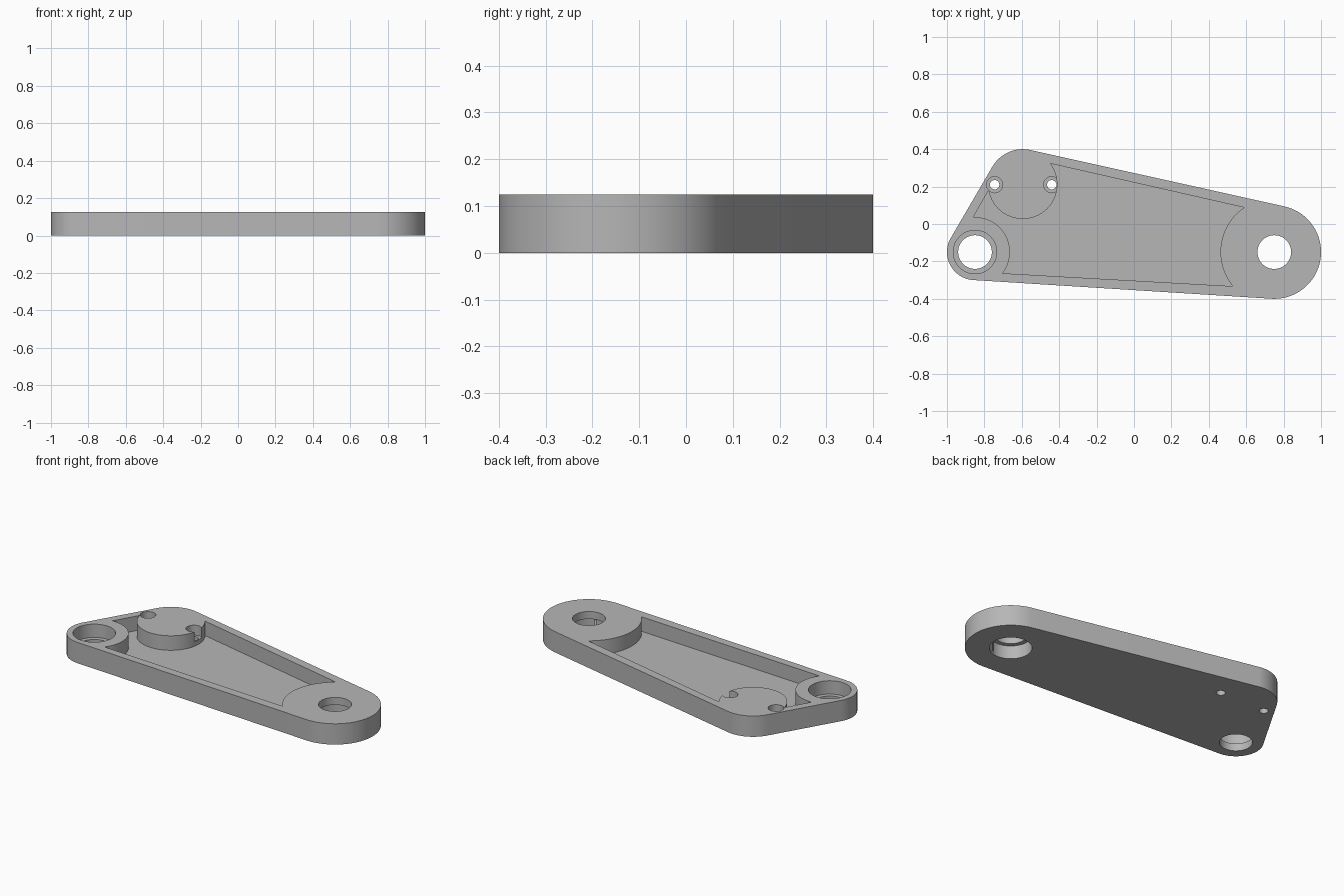
import bpy, bmesh, math
from mathutils import Vector

if "Cube" in bpy.data.objects:
    bpy.data.objects.remove(bpy.data.objects["Cube"], do_unlink=True)

THICK = 0.125        # plate thickness
FLOOR = 0.038        # pocket floor height
LIP = 0.045          # material left behind the large counterbores

# Corner centres: small pivot, upper lobe, large pivot
PIVOT = Vector((-0.85, -0.15))
LOBE = Vector((-0.595, 0.2125))
HUB = Vector((0.75, -0.15))

grey = bpy.data.materials.new("plain grey")
grey.use_nodes = True
colour = (0.47, 0.47, 0.47, 1)
grey.diffuse_color = colour
grey.node_tree.nodes["Principled BSDF"].inputs["Base Color"].default_value = colour


def arc(centre, radius, start, end):
    """Points counter-clockwise from angle start to angle end."""
    while end <= start:
        end += math.tau
    steps = max(4, round((end - start) / math.tau * 96))
    return [centre + radius * Vector((math.cos(a), math.sin(a)))
            for a in (start + (end - start) * i / steps for i in range(steps + 1))]


def arc_between(centre, radius, p, q):
    """Counter-clockwise arc facing from point p round to point q."""
    a, b = Vector(p) - centre, Vector(q) - centre
    return arc(centre, radius, math.atan2(a.y, a.x), math.atan2(b.y, b.x))


def prism(name, points, z0, z1):
    """Closed outline extruded from z0 to z1."""
    bm = bmesh.new()
    face = bm.faces.new([bm.verts.new((p.x, p.y, z0)) for p in points])
    out = bmesh.ops.extrude_face_region(bm, geom=[face])
    top = [v for v in out["geom"] if isinstance(v, bmesh.types.BMVert)]
    bmesh.ops.translate(bm, verts=top, vec=(0, 0, z1 - z0))
    bmesh.ops.recalc_face_normals(bm, faces=bm.faces)
    mesh = bpy.data.meshes.new(name)
    bm.to_mesh(mesh)
    bm.free()
    mesh.materials.append(grey)
    obj = bpy.data.objects.new(name, mesh)
    bpy.context.collection.objects.link(obj)
    return obj


def disc(name, centre, radius, z0, z1):
    return prism(name, arc(centre, radius, 0, math.tau)[:-1], z0, z1)


# Plate outline: three rounded corners joined by tangent lines
corners = [(HUB, 0.25), (LOBE, 0.1875), (PIVOT, 0.15)]
tangents = []
for i, (c, r) in enumerate(corners):
    c2, r2 = corners[(i + 1) % 3]
    d = c2 - c
    tangents.append(math.atan2(d.y, d.x) - math.acos((r - r2) / d.length))
outline = []
for i, (c, r) in enumerate(corners):
    outline += arc(c, r, tangents[i - 1], tangents[i])
plate = prism("linkage_plate", outline, 0, THICK)

# Pocket outline: straight rims with round bosses left standing at each corner
pocket = (arc_between(HUB, 0.2875, (0.59, 0.086), (0.526, -0.334))
          + arc_between(PIVOT, 0.1865, (-0.70, -0.265), (-0.86, 0.035))
          + arc_between(LOBE, 0.1855, (-0.775, 0.18), (-0.446, 0.323)))
cutters = [prism("pocket_cutter", pocket, FLOOR, THICK + 0.1)]

# Pivot holes: one counterbored from above, the other from below
for name, centre, z0, z1 in (("pivot", PIVOT, LIP, THICK + 0.1),
                             ("hub", HUB, -0.1, THICK - LIP)):
    cutters.append(disc(name + "_hole_cutter", centre, 0.09, -0.2, THICK + 0.2))
    cutters.append(disc(name + "_counterbore_cutter", centre, 0.116, z0, z1))

# Two small screw holes on the lobe, counterbored from above
for side, x in (("right", -0.745), ("left", -0.44)):
    centre = Vector((x, 0.21))
    cutters.append(disc(side + "_screw_hole_cutter", centre, 0.025, -0.2, THICK + 0.2))
    cutters.append(disc(side + "_screw_counterbore_cutter", centre, 0.043,
                        THICK - 0.06, THICK + 0.1))

# Cut everything out of the plate, then discard the cutters
for cutter in cutters:
    cutter.hide_render = True
    mod = plate.modifiers.new(cutter.name, 'BOOLEAN')
    mod.operation = 'DIFFERENCE'
    mod.solver = 'EXACT'
    mod.object = cutter
bpy.context.view_layer.update()
finished = bpy.data.meshes.new_from_object(
    plate.evaluated_get(bpy.context.evaluated_depsgraph_get()))
plate.modifiers.clear()
plate.data = finished
finished.name = "linkage_plate"
finished.materials.clear()
finished.materials.append(grey)
for cutter in cutters:
    bpy.data.objects.remove(cutter, do_unlink=True)

# Smooth the round walls and keep the rims sharp
bpy.ops.object.select_all(action='DESELECT')
plate.select_set(True)
bpy.context.view_layer.objects.active = plate
bpy.ops.object.shade_smooth_by_angle(angle=math.radians(30))
